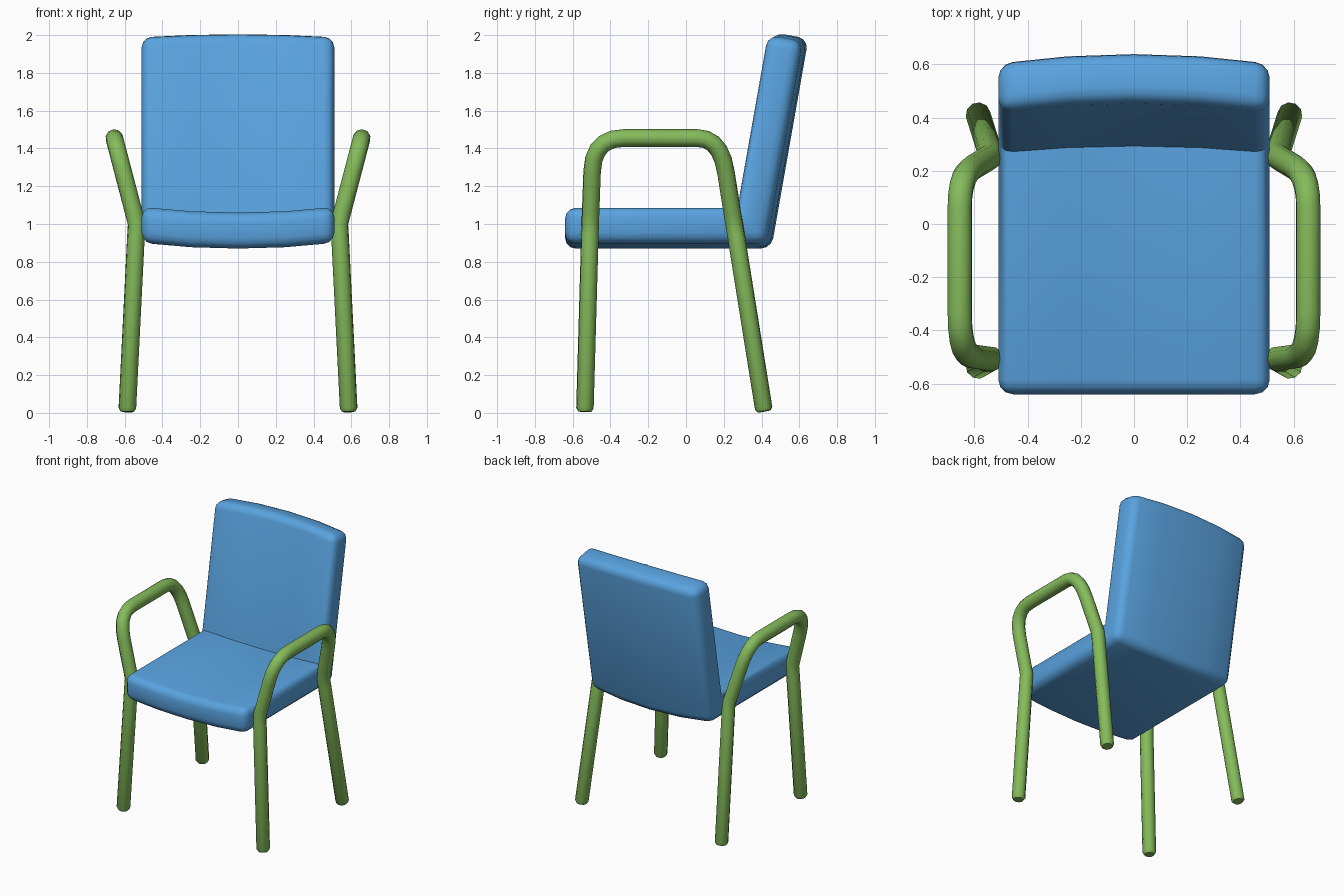
import bpy, bmesh, math
from mathutils import Vector

if "Cube" in bpy.data.objects:
    bpy.data.objects.remove(bpy.data.objects["Cube"])


def material(name, col):
    m = bpy.data.materials.new(name)
    m.diffuse_color = (*col, 1)
    m.use_nodes = True
    m.node_tree.nodes["Principled BSDF"].inputs["Base Color"].default_value = m.diffuse_color
    return m


blue = material("blue upholstery", (0.10, 0.365, 0.74))
green = material("green frame", (0.235, 0.50, 0.105))


def finish(ob, angle):
    bpy.context.view_layer.objects.active = ob
    bpy.ops.object.select_all(action='DESELECT')
    ob.select_set(True)
    bpy.ops.object.shade_smooth_by_angle(angle=math.radians(angle))


# seat and backrest: L profile lofted across x, bowed outwards in the middle
# each entry: y, z, bow in y, bow in z
profile = [(-0.64, 0.90, 0, -0.03), (-0.64, 1.09, 0, -0.03),
           (0.268, 1.09, 0.025, -0.03), (0.428, 1.998, 0.035, 0.016),
           (0.613, 1.965, 0.035, 0.016), (0.422, 0.90, 0.03, -0.03)]
half = 0.51
bm = bmesh.new()
rings = []
for x in (-half, -0.25, 0, 0.25, half):
    t = 1 - (x / half) ** 2
    rings.append([bm.verts.new((x, y + dy * t, z + dz * t))
                  for y, z, dy, dz in profile])
n = len(profile)
for a, b in zip(rings, rings[1:]):
    for i in range(n):
        j = (i + 1) % n
        bm.faces.new((a[i], a[j], b[j], b[i]))
bm.faces.new(rings[0])
bm.faces.new(rings[-1])
bmesh.ops.recalc_face_normals(bm, faces=bm.faces[:])
# round every outer edge, keep the crease between seat and back
soft = set()
for r in (rings[0], rings[-1]):
    for i in range(n):
        soft.add(bm.edges.get((r[i], r[(i + 1) % n])))
for a, b in zip(rings, rings[1:]):
    for i in range(n):
        if i != 2:
            soft.add(bm.edges.get((a[i], b[i])))
bmesh.ops.bevel(bm, geom=list(soft), offset=0.055, offset_type='OFFSET',
                segments=3, profile=0.5, affect='EDGES', clamp_overlap=True)
me = bpy.data.meshes.new("seat_and_back")
bm.to_mesh(me)
bm.free()
me.materials.append(blue)
seat = bpy.data.objects.new("seat_and_back", me)
bpy.context.collection.objects.link(seat)
finish(seat, 40)


# bent tube frames: two legs joined by an armrest on each side
def corner(a, c, b, steps=5):
    a, b, c = Vector(a), Vector(b), Vector(c)
    return [a * (1 - t) ** 2 + c * 2 * t * (1 - t) + b * t * t
            for t in (i / steps for i in range(steps + 1))]


def flare(z):
    # legs lean inwards up to the seat, then outwards to the armrest
    return max(0.587 - 0.05 * z, 0.655 - 0.262 * (1.455 - z))


yz = [(-0.536, 0.006), (-0.535, 0.025), (-0.509, 0.94), (-0.507, 1.0),
      (-0.505, 1.06)]
yz += corner((-0.497, 1.28), (-0.49, 1.455), (-0.33, 1.455))
yz += corner((0.06, 1.455), (0.185, 1.455), (0.212, 1.27))
yz += [(0.245, 1.06), (0.255, 1.0), (0.265, 0.94), (0.411, 0.025),
       (0.414, 0.008)]

for side, name in ((1, "right_leg_frame"), (-1, "left_leg_frame")):
    cu = bpy.data.curves.new(name, 'CURVE')
    cu.dimensions = '3D'
    cu.bevel_depth = 0.047
    cu.bevel_resolution = 3
    cu.use_fill_caps = True
    sp = cu.splines.new('POLY')
    sp.points.add(len(yz) - 1)
    for k, (p, (y, z)) in enumerate(zip(sp.points, yz)):
        p.co = (side * flare(z), y, z, 1)
        p.radius = 0.75 if k in (0, len(yz) - 1) else 1
    cu.materials.append(green)
    ob = bpy.data.objects.new(name, cu)
    bpy.context.collection.objects.link(ob)
    bpy.context.view_layer.objects.active = ob
    bpy.ops.object.select_all(action='DESELECT')
    ob.select_set(True)
    bpy.ops.object.convert(target='MESH')
    finish(bpy.context.view_layer.objects.active, 45)
